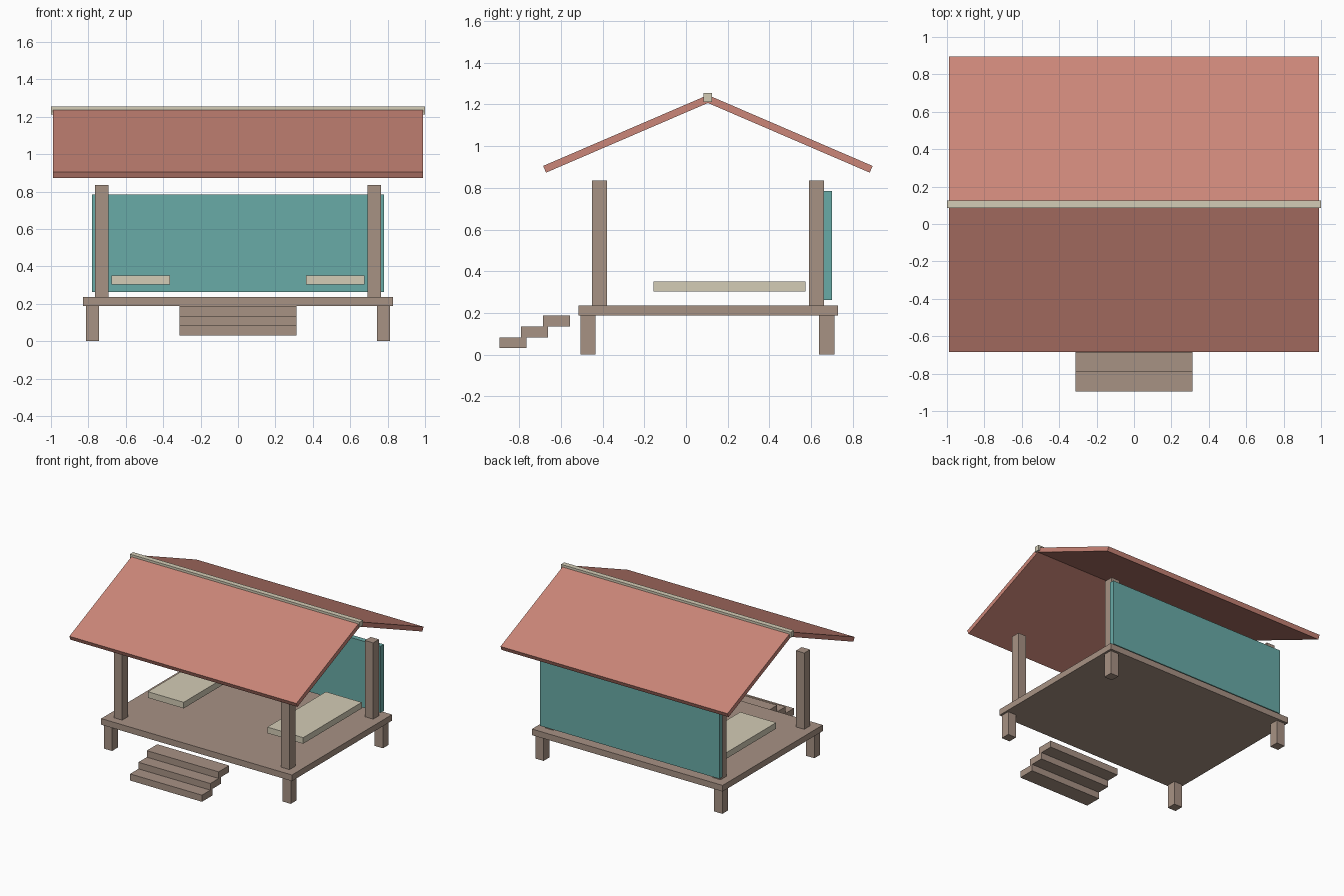
import bpy
import math

cube = bpy.data.objects.get("Cube")
if cube:
    bpy.data.objects.remove(cube, do_unlink=True)


def linear(v):
    v /= 255
    return v / 12.92 if v <= 0.04045 else ((v + 0.055) / 1.055) ** 2.4


def material(name, r, g, b):
    colour = (linear(r), linear(g), linear(b), 1)
    mat = bpy.data.materials.new(name)
    mat.use_nodes = True
    mat.diffuse_color = colour
    mat.node_tree.nodes["Principled BSDF"].inputs["Base Color"].default_value = colour
    return mat


wood = material("weathered wood", 167, 146, 132)
terracotta = material("terracotta roof", 203, 134, 120)
teal = material("teal panel", 105, 171, 167)
cream = material("pale cream", 211, 204, 182)


def box(name, mat, xs, ys, zs):
    """Box spanning the given (low, high) range on each axis."""
    spans = (xs, ys, zs)
    bpy.ops.mesh.primitive_cube_add(size=1, location=[(a + b) / 2 for a, b in spans])
    obj = bpy.context.object
    obj.name = name
    obj.scale = [b - a for a, b in spans]
    bpy.ops.object.transform_apply(location=False, rotation=False, scale=True)
    obj.data.materials.append(mat)
    return obj


# Deck and rear wall
box("deck", wood, (-0.83, 0.83), (-0.515, 0.73), (0.187, 0.235))
box("rear_wall", teal, (-0.78, 0.78), (0.66, 0.70), (0.262, 0.785))

# Stilts, posts and benches on both sides
for side, s in (("left", 1), ("right", -1)):
    for end, leg_y, post_y in (("front", -0.47, -0.415), ("rear", 0.675, 0.625)):
        x = 0.778 * s
        box(f"{end}_{side}_stilt", wood, (x - 0.036, x + 0.036),
            (leg_y - 0.036, leg_y + 0.036), (0, 0.187))
        x = 0.728 * s
        box(f"{end}_{side}_post", wood, (x - 0.036, x + 0.036),
            (post_y - 0.036, post_y + 0.036), (0.235, 0.835))
    x = 0.52 * s
    box(f"{side}_bench", cream, (x - 0.156, x + 0.156), (-0.155, 0.573), (0.302, 0.35))

# Entry steps
for i in range(3):
    y, z = -0.895 + 0.104 * i, 0.031 + 0.052 * i
    box(f"step_{i + 1}", wood, (-0.313, 0.313), (y, y + 0.13), (z, z + 0.052))

# Gable roof: one tilted slab per slope, meeting under a ridge cap
ridge_y, half_span, rise, thick = 0.105, 0.79, 0.34, 0.035
tilt = math.atan2(rise, half_span)
length = math.hypot(half_span, rise)
for name, s in (("front_roof", -1), ("rear_roof", 1)):
    slab = box(name, terracotta, (-0.988, 0.988), (-length / 2, length / 2),
               (-thick / 2, thick / 2))
    slab.rotation_euler.x = -s * tilt
    slab.location = (0, ridge_y + s * (half_span / 2 - math.sin(tilt) * thick / 2),
                     1.245 - rise / 2 - math.cos(tilt) * thick / 2)
box("ridge_cap", cream, (-1, 1), (0.085, 0.125), (1.212, 1.254))
